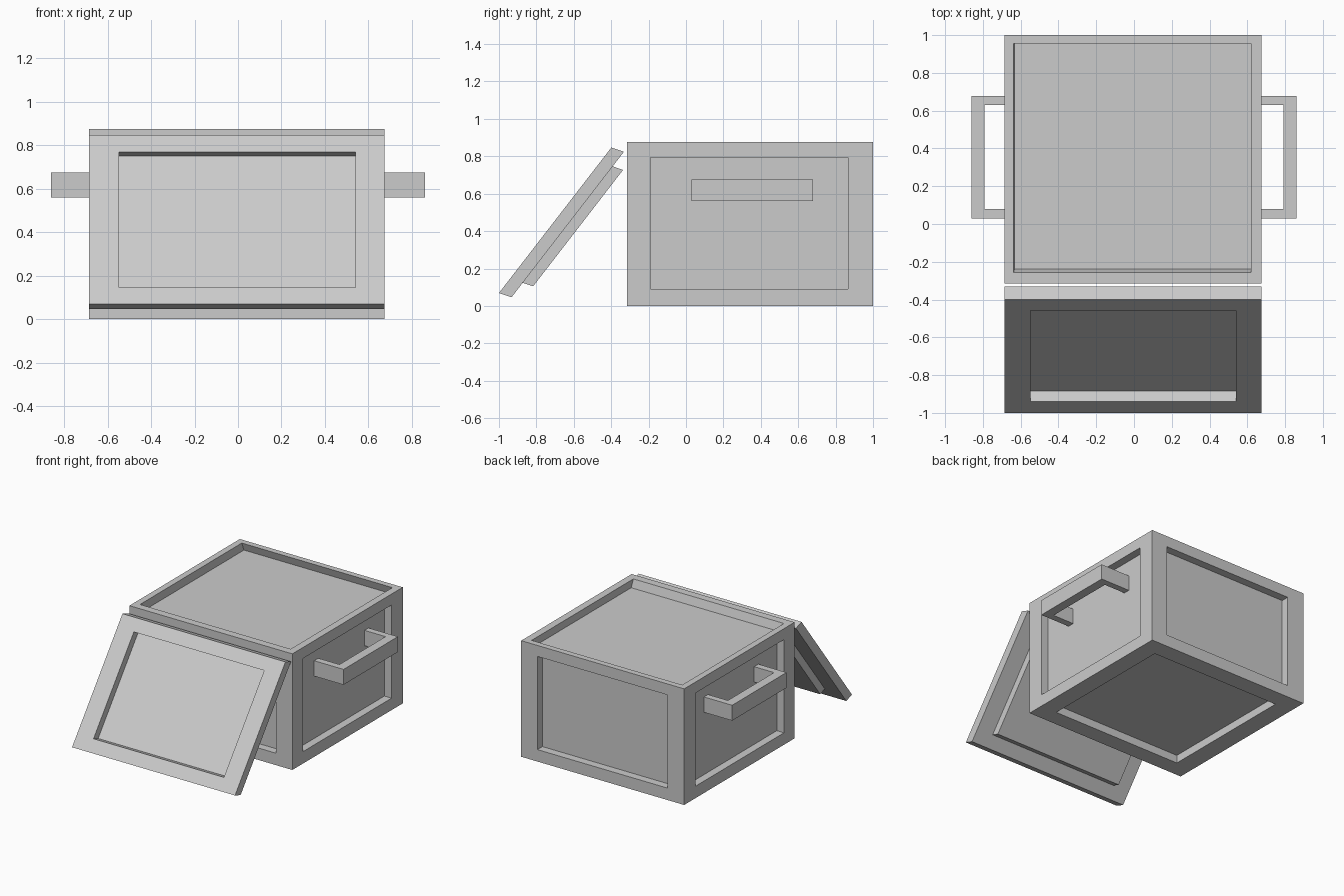
import bpy
import bmesh
from mathutils import Matrix, Vector

default = bpy.data.objects.get("Cube")
if default:
    bpy.data.objects.remove(default, do_unlink=True)

# One plain grey for everything
GREY = (0.6, 0.6, 0.6, 1.0)
mat = bpy.data.materials.new("light_grey")
mat.use_nodes = True
mat.diffuse_color = GREY
mat.node_tree.nodes["Principled BSDF"].inputs["Base Color"].default_value = GREY


def finish(bm, name):
    bmesh.ops.recalc_face_normals(bm, faces=bm.faces[:])
    mesh = bpy.data.meshes.new(name)
    bm.to_mesh(mesh)
    bm.free()
    mesh.materials.append(mat)
    obj = bpy.data.objects.new(name, mesh)
    bpy.context.collection.objects.link(obj)
    return obj


def box(lo, hi):
    lo, hi = Vector(lo), Vector(hi)
    bm = bmesh.new()
    bmesh.ops.create_cube(bm, size=1, matrix=Matrix.Translation((lo + hi) / 2)
                          @ Matrix.Diagonal((hi - lo).to_4d()))
    return bm


def panel(bm, face, lo, hi, shift):
    """Cut a rectangle lo..hi into a face, then push it along shift."""
    axis = max(range(3), key=lambda i: abs(face.normal[i]))
    bmesh.ops.inset_individual(bm, faces=[face], thickness=0.01)
    centre = face.calc_center_median()
    for v in face.verts:
        for i in range(3):
            if i != axis:
                v.co[i] = hi[i] if v.co[i] > centre[i] else lo[i]
    pushed = bmesh.ops.extrude_discrete_faces(bm, faces=[face])["faces"][0]
    for v in pushed.verts:
        v.co += Vector(shift)


# Body: a box with a recessed panel in every side
DEPTH = 0.06
bm = box((-0.685, -0.316, 0), (0.675, 1, 0.876))
bm.normal_update()
for face in bm.faces[:]:
    if face.normal.z > 0.5:
        # wide tray in the top, slightly slanted walls
        panel(bm, face, (-0.637, -0.258, 0), (0.62, 0.955, 0), (0.004, 0.02, -DEPTH))
    else:
        panel(bm, face, (-0.545, -0.19, 0.09), (0.54, 0.867, 0.793),
              face.normal * -DEPTH)
finish(bm, "body")

# Side handles: U-shaped profile extruded upwards, rooted in the side panels
ROOT, INNER, OUTER = 0.61, 0.791, 0.86
profile = [(ROOT, 0.03), (OUTER, 0.03), (OUTER, 0.678), (ROOT, 0.678),
           (ROOT, 0.63), (INNER, 0.63), (INNER, 0.08), (ROOT, 0.08)]
for side, name in ((1, "left_handle"), (-1, "right_handle")):
    bm = bmesh.new()
    base = bm.faces.new([bm.verts.new((side * x, y, 0.56)) for x, y in profile])
    top = bmesh.ops.extrude_face_region(bm, geom=[base])["geom"]
    bmesh.ops.translate(bm, vec=(0, 0, 0.116),
                        verts=[g for g in top if isinstance(g, bmesh.types.BMVert)])
    finish(bm, name)

# Lid: built upright with unit thickness and height, then leaned and slanted
bm = box((-0.685, 0, 0), (0.675, 1, 1))
bm.normal_update()
for face in bm.faces[:]:
    if abs(face.normal.y) > 0.5:
        # recess in the front, matching plug on the back
        panel(bm, face, (-0.548, 0, 0.1), (0.54, 0, 0.9), (0, 0.83, 0))
bm.transform(Matrix(((1, 0, 0, 0),
                     (0, 0.067, 0.601, -1),
                     (0, -0.023, 0.778, 0.069),
                     (0, 0, 0, 1))))
finish(bm, "leaning_lid")
